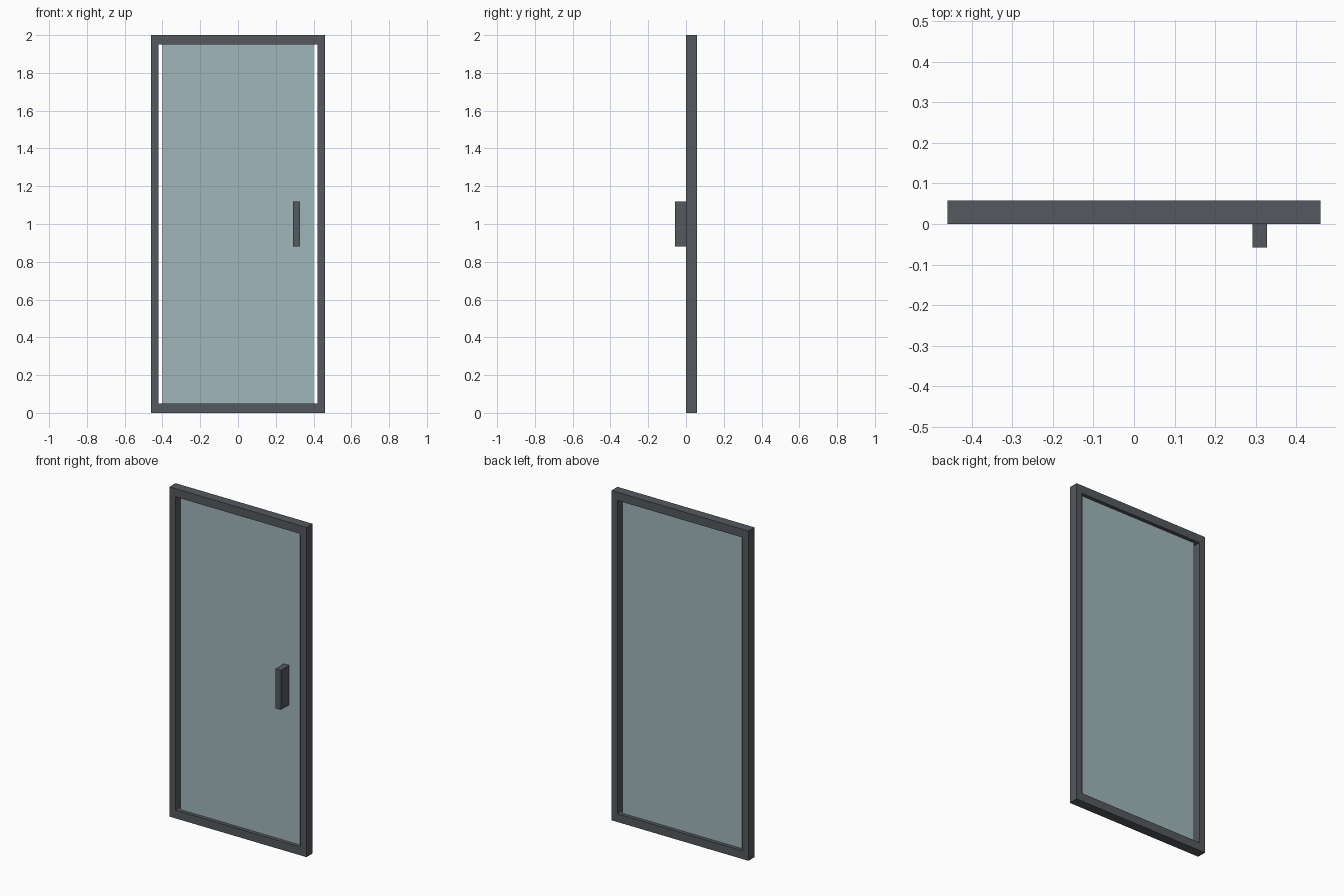
import bpy
import bmesh

cube = bpy.data.objects.get("Cube")
if cube:
    bpy.data.objects.remove(cube, do_unlink=True)

WIDTH, HEIGHT, DEPTH = 0.92, 2.0, 0.058
STILE, RAIL = 0.04, 0.05
GLASS_FRONT, GLASS_BACK = 0.022, 0.036


def material(name, rgb):
    mat = bpy.data.materials.new(name)
    mat.use_nodes = True
    colour = (*rgb, 1.0)
    mat.diffuse_color = colour
    mat.node_tree.nodes["Principled BSDF"].inputs["Base Color"].default_value = colour
    return mat


def add_object(name, bm, mat):
    bmesh.ops.recalc_face_normals(bm, faces=bm.faces)
    mesh = bpy.data.meshes.new(name)
    bm.to_mesh(mesh)
    bm.free()
    mesh.materials.append(mat)
    obj = bpy.data.objects.new(name, mesh)
    bpy.context.collection.objects.link(obj)
    return obj


def box(name, low, high, mat):
    bm = bmesh.new()
    bmesh.ops.create_cube(bm, size=1)
    for v in bm.verts:
        v.co = [(a + b) / 2 + c * (b - a) for a, b, c in zip(low, high, v.co)]
    return add_object(name, bm, mat)


def rectangle(bm, half, bottom, top, y):
    corners = ((-half, bottom), (half, bottom), (half, top), (-half, top))
    return [bm.verts.new((x, y, z)) for x, z in corners]


metal = material("dark grey metal", (0.089, 0.100, 0.112))
glass = material("pale blue glass", (0.352, 0.468, 0.497))

# Door frame: a closed rectangular ring, swept through four loops
bm = bmesh.new()
outer = (WIDTH / 2, 0, HEIGHT)
inner = (WIDTH / 2 - STILE, RAIL, HEIGHT - RAIL)
loops = [rectangle(bm, *size, y) for size, y in
         ((outer, 0), (inner, 0), (inner, DEPTH), (outer, DEPTH))]
for k in range(4):
    a, b = loops[k], loops[(k + 1) % 4]
    for i in range(4):
        j = (i + 1) % 4
        bm.faces.new((a[i], a[j], b[j], b[i]))
add_object("door_frame", bm, metal)

# Glass pane, with a narrow gap beside each stile
box("glass_pane", (-0.4, GLASS_FRONT, RAIL), (0.4, GLASS_BACK, HEIGHT - RAIL), glass)

# Pull handle standing out from the front of the glass
box("door_handle", (0.292, -DEPTH, 0.88), (0.328, GLASS_FRONT, 1.12), metal)
